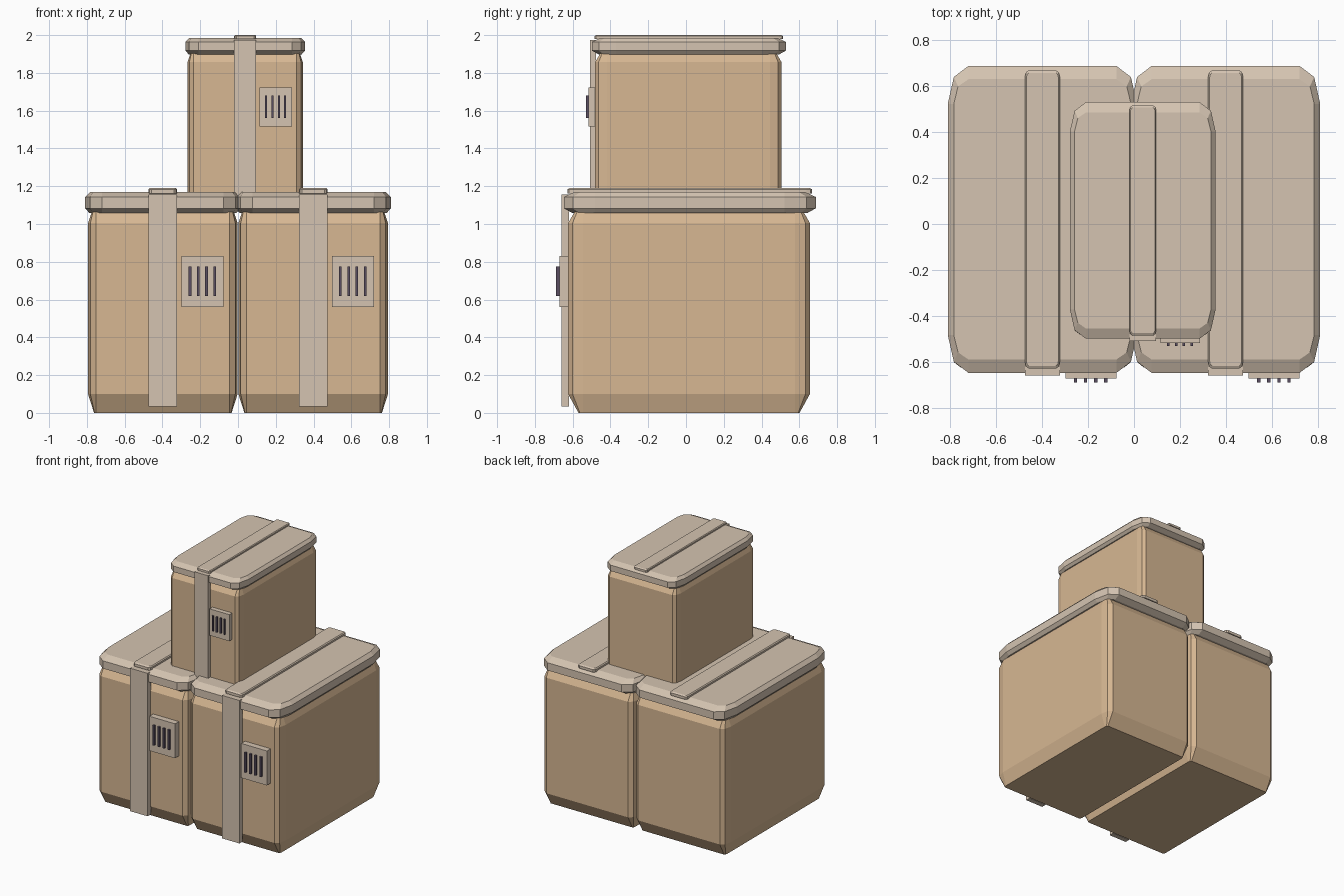
import bpy, bmesh, math

if "Cube" in bpy.data.objects:
    bpy.data.objects.remove(bpy.data.objects["Cube"])


def material(name, rgb):
    m = bpy.data.materials.new(name)
    m.diffuse_color = (*rgb, 1)
    m.use_nodes = True
    m.node_tree.nodes["Principled BSDF"].inputs["Base Color"].default_value = m.diffuse_color
    return m


TAN = material("tan_shell", (0.68, 0.475, 0.29))
BEIGE = material("pale_beige", (0.66, 0.55, 0.44))
DARK = material("dark_slot", (0.10, 0.076, 0.12))


def finish(name, bm, mat, place):
    """Scale and place the mesh with its crate, then link it."""
    x, z, s = place
    bmesh.ops.recalc_face_normals(bm, faces=bm.faces)
    for v in bm.verts:
        v.co = v.co * s
        v.co.x += x
        v.co.z += z
    me = bpy.data.meshes.new(name)
    bm.to_mesh(me)
    bm.free()
    me.materials.append(mat)
    ob = bpy.data.objects.new(name, me)
    bpy.context.collection.objects.link(ob)


def rounded_slab(name, mat, place, half, cy, corner, levels):
    """Stack of rounded rectangles; levels are (z, x inset, y inset)."""
    bm = bmesh.new()
    rings = []
    for z, ix, iy in levels:
        rx, ry = corner[0] - ix, corner[1] - iy
        ring = []
        for q in range(4):
            sx = (1, -1, -1, 1)[q]
            sy = (1, 1, -1, -1)[q]
            for k in range(3):
                a = math.pi / 2 * q + math.pi / 4 * k
                ring.append(bm.verts.new((
                    sx * (half[0] - corner[0]) + rx * math.cos(a),
                    cy + sy * (half[1] - corner[1]) + ry * math.sin(a), z)))
        rings.append(ring)
    n = len(rings[0])
    for lo, hi in zip(rings, rings[1:]):
        for i in range(n):
            j = (i + 1) % n
            bm.faces.new((lo[i], lo[j], hi[j], hi[i]))
    bm.faces.new(rings[0][::-1])
    bm.faces.new(rings[-1])
    finish(name, bm, mat, place)


def block(name, mat, place, xs, ys, zs):
    bm = bmesh.new()
    bmesh.ops.create_cube(bm, size=1)
    for v in bm.verts:
        v.co = [(r[0] + r[1]) / 2 + c * (r[1] - r[0])
                for c, r in zip(v.co, (xs, ys, zs))]
    finish(name, bm, mat, place)


def crate(label, x, z, s):
    place = (x, z, s)
    # Shell with chamfered base and shoulders
    rounded_slab(label + "_shell", TAN, place, (0.396, 0.64), 0.016, (0.042, 0.08),
                 [(0, 0.032, 0.055), (0.1, 0, 0), (1.005, 0, 0), (1.1, 0.032, 0.055)])
    # Overhanging lid
    rounded_slab(label + "_lid", BEIGE, place, (0.411, 0.667), 0.02, (0.09, 0.165),
                 [(1.058, 0.022, 0.045), (1.083, 0, 0), (1.143, 0, 0), (1.17, 0.026, 0.058)])
    # Strap over the lid and down the front
    rounded_slab(label + "_top_strap", BEIGE, place, (0.076, 0.648), 0.02, (0.017, 0.03),
                 [(1.162, 0, 0), (1.183, 0, 0), (1.19, 0.007, 0.012)])
    block(label + "_front_strap", BEIGE, place,
          (-0.076, 0.076), (-0.659, -0.62), (0.035, 1.155))
    # Vent plate with four slots
    block(label + "_vent_plate", BEIGE, place,
          (0.1, 0.322), (-0.671, -0.62), (0.56, 0.83))
    for i in range(4):
        cx = 0.144 + i * 0.0437
        block(f"{label}_vent_slot_{i + 1}", DARK, place,
              (cx - 0.007, cx + 0.007), (-0.688, -0.66), (0.62, 0.775))


# Two large crates side by side, a smaller one sunk slightly into their lids
crate("left_crate", -0.398, 0, 1)
crate("right_crate", 0.398, 0, 1)
crate("upper_crate", 0.038, 1.084, 0.77)
